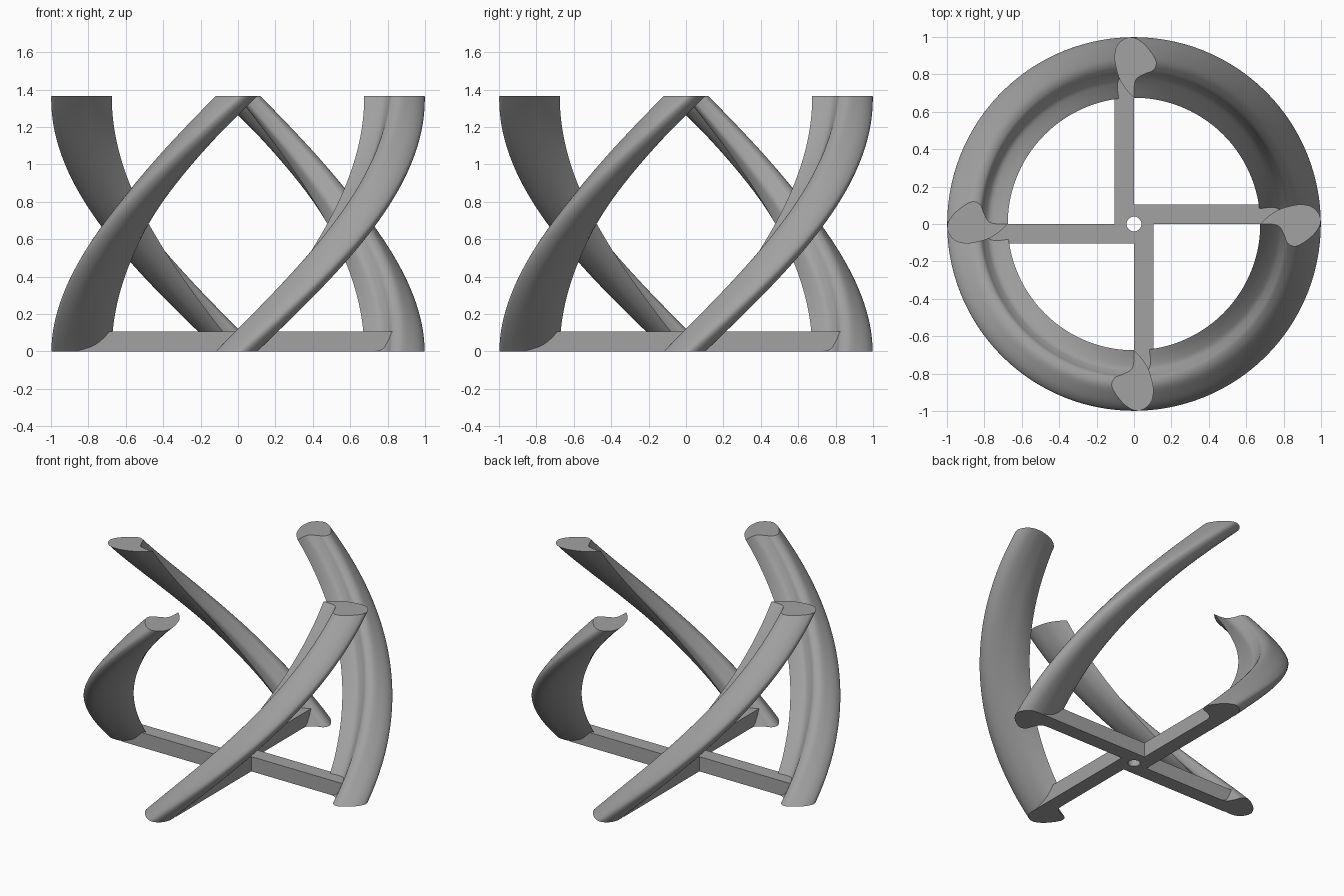
import bpy, bmesh, math
from mathutils import Vector, Matrix

if "Cube" in bpy.data.objects:
    bpy.data.objects.remove(bpy.data.objects["Cube"])

HEIGHT = 1.365
TWIST = math.pi / 2
STEPS = 48
ARM_W, ARM_LEN, ARM_H, HOLE_R = 0.105, 0.85, 0.105, 0.04

grey = bpy.data.materials.new("mid grey")
grey.diffuse_color = (0.36, 0.36, 0.36, 1)
grey.use_nodes = True
grey.node_tree.nodes["Principled BSDF"].inputs["Base Color"].default_value = grey.diffuse_color

# Blade section: thin inner tail, rounded outer head with a hooked lip
SECTION = [(0.675, 0.0), (0.73, 0.0), (0.775, -0.012), (0.802, -0.055),
           (0.822, -0.103), (0.865, -0.119), (0.92, -0.09), (0.97, -0.045),
           (0.998, 0.01), (0.985, 0.06), (0.945, 0.095), (0.885, 0.104),
           (0.82, 0.092), (0.765, 0.072), (0.715, 0.038), (0.675, 0.0)]


def smooth_loop(points, div=5):
    """Catmull-Rom through the points, keeping the start/end corner sharp."""
    p = [Vector(q) for q in points]
    p = [2 * p[0] - p[1]] + p + [2 * p[-1] - p[-2]]
    out = []
    for a, b, c, d in zip(p, p[1:], p[2:], p[3:]):
        for i in range(div):
            t = i / div
            out.append(0.5 * (2 * b + (c - a) * t + (2 * a - 5 * b + 4 * c - d) * t * t
                              + (3 * b - a - 3 * c + d) * t ** 3))
    return out


def make_blade(name, start):
    """Sweep the section up while turning it about the z axis."""
    section = smooth_loop(SECTION)
    bm = bmesh.new()
    rings = []
    for s in range(STEPS + 1):
        t = s / STEPS
        rot = Matrix.Rotation(start + TWIST * t, 3, 'Z')
        rings.append([bm.verts.new(rot @ Vector((q.x, q.y, 0)) + Vector((0, 0, HEIGHT * t)))
                      for q in section])
    n = len(section)
    for lo, hi in zip(rings, rings[1:]):
        for i in range(n):
            j = (i + 1) % n
            bm.faces.new((lo[i], lo[j], hi[j], hi[i]))
    bm.faces.new(rings[0][::-1])
    bm.faces.new(rings[-1])
    bmesh.ops.recalc_face_normals(bm, faces=bm.faces)
    mesh = bpy.data.meshes.new(name)
    bm.to_mesh(mesh)
    bm.free()
    mesh.materials.append(grey)
    obj = bpy.data.objects.new(name, mesh)
    bpy.context.collection.objects.link(obj)
    return obj


def add_outline(curve, points):
    sp = curve.splines.new('POLY')
    sp.points.add(len(points) - 1)
    for pt, (x, y) in zip(sp.points, points):
        pt.co = (x, y, 0, 1)
    sp.use_cyclic_u = True


# Four helical blades
blades = [make_blade(f"blade_{k + 1}", k * math.pi / 2) for k in range(4)]

# Pinwheel cross of four offset arms with a shaft hole
outline = []
for k in range(4):
    for x, y in ((ARM_W, 0), (ARM_LEN, 0), (ARM_LEN, ARM_W)):
        v = Matrix.Rotation(k * math.pi / 2, 2) @ Vector((x, y))
        outline.append((v.x, v.y))
hole = [(HOLE_R * math.cos(a * math.tau / 32), HOLE_R * math.sin(a * math.tau / 32))
        for a in range(32)]
curve = bpy.data.curves.new("cross_arms", 'CURVE')
curve.dimensions = '2D'
curve.fill_mode = 'BOTH'
curve.extrude = ARM_H / 2
add_outline(curve, outline)
add_outline(curve, hole)
curve.materials.append(grey)
arms = bpy.data.objects.new("cross_arms", curve)
arms.location.z = ARM_H / 2
bpy.context.collection.objects.link(arms)

bpy.ops.object.select_all(action='DESELECT')
arms.select_set(True)
bpy.context.view_layer.objects.active = arms
bpy.ops.object.convert(target='MESH')

# Smooth shading with crisp caps and tail edges
for obj in blades + [bpy.context.view_layer.objects.active]:
    obj.select_set(True)
bpy.ops.object.shade_smooth_by_angle(angle=math.radians(35))
